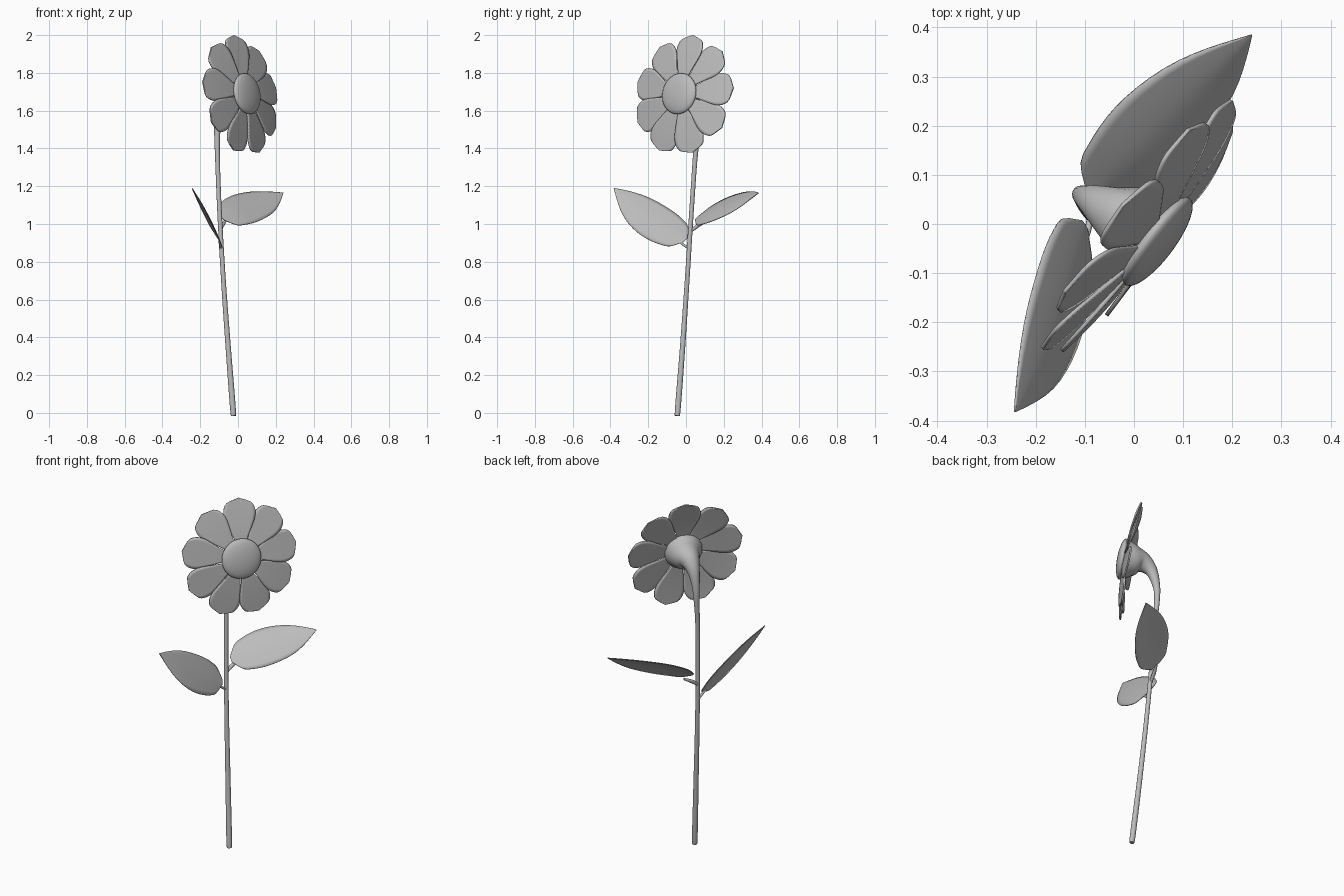
import bpy, bmesh, math
from mathutils import Vector as V, Matrix

if "Cube" in bpy.data.objects:
    bpy.data.objects.remove(bpy.data.objects["Cube"])

grey = bpy.data.materials.new("plain_grey")
grey.diffuse_color = (0.5, 0.5, 0.5, 1)
grey.use_nodes = True
grey.node_tree.nodes["Principled BSDF"].inputs["Base Color"].default_value = grey.diffuse_color

# Flower head frame: T across, U up the face, N out of the face
O = V((0.048, -0.036, 1.69))
T = V((0.6, 0.8, 0))
N = V((0.788, -0.591, 0.174)).normalized()
U = N.cross(T).normalized()


def finish(bm, name, angle=60):
    bmesh.ops.remove_doubles(bm, verts=bm.verts, dist=1e-5)
    bmesh.ops.recalc_face_normals(bm, faces=bm.faces)
    me = bpy.data.meshes.new(name)
    bm.to_mesh(me)
    bm.free()
    ob = bpy.data.objects.new(name, me)
    bpy.context.collection.objects.link(ob)
    me.materials.append(grey)
    bpy.ops.object.select_all(action='DESELECT')
    ob.select_set(True)
    bpy.context.view_layer.objects.active = ob
    bpy.ops.object.shade_smooth_by_angle(angle=math.radians(angle))
    return ob


def spline(pts, t):
    """Catmull-Rom through pts (tuples of any length), t in 0..1."""
    x = t * (len(pts) - 1)
    i = min(int(x), len(pts) - 2)
    f = x - i
    p1, p2 = V(pts[i]), V(pts[i + 1])
    p0 = V(pts[i - 1]) if i else 2 * p1 - p2
    p3 = V(pts[i + 2]) if i + 2 < len(pts) else 2 * p2 - p1
    return 0.5 * (2 * p1 + (p2 - p0) * f + (2 * p0 - 5 * p1 + 4 * p2 - p3) * f * f
                  + (3 * p1 - p0 - 3 * p2 + p3) * f ** 3)


def tube(name, pts, steps, sides=16):
    """Swept tube; each point is x, y, z, radius."""
    bm = bmesh.new()
    rows, side = [], V((1, 0, 0))
    for k in range(steps + 1):
        t = k / steps
        s = spline(pts, t)
        d = (spline(pts, min(1, t + .01)) - spline(pts, max(0, t - .01))).to_3d().normalized()
        side = (side - d * side.dot(d)).normalized()
        other = d.cross(side)
        c = V(s[:3])
        rows.append([bm.verts.new(c + max(s[3], .001) * (math.cos(a) * side + math.sin(a) * other))
                     for a in (2 * math.pi * j / sides for j in range(sides))])
    for a, b in zip(rows, rows[1:]):
        for j in range(sides):
            bm.faces.new((a[j], a[(j + 1) % sides], b[(j + 1) % sides], b[j]))
    bm.faces.new(rows[0])
    bm.faces.new(rows[-1])
    return finish(bm, name)


def blade(name, axis, side, widths, fold, thick, rows=24, cols=10):
    """Thin blade along axis points; widths = half widths at even steps; fold lifts its edges."""
    bm = bmesh.new()
    nrm = (V(axis[-1]) - V(axis[0])).cross(side).normalized()
    grid = []
    for i in range(rows + 1):
        t = (1 - math.cos(math.pi * i / rows)) / 2
        w = max(spline([(x, 0) for x in widths], t)[0], 0)
        c = spline(axis, t)
        grid.append([bm.verts.new(c + side * (w * s) + nrm * (fold * w * abs(s) ** 1.5))
                     for s in (2 * j / cols - 1 for j in range(cols + 1))])
    for a, b in zip(grid, grid[1:]):
        for j in range(cols):
            bm.faces.new((a[j], a[j + 1], b[j + 1], b[j]))
    bmesh.ops.dissolve_degenerate(bm, dist=1e-6, edges=bm.edges)
    ob = finish(bm, name)
    m = ob.modifiers.new("thickness", 'SOLIDIFY')
    m.thickness = thick
    m.offset = 0
    return ob


# Stem, flaring into the trumpet behind the flower
Nh = V((0.8, -0.6, 0))
stem = [(-.025, -.045, 0, .008), (-.026, -.044, .012, .015), (-.052, -.018, .35, .014),
        (-.077, .006, .7, .0125), (-.097, .028, 1.05, .012), (-.108, .047, 1.33, .0125)]
for n, z, r, u in [(-.124, 1.48, .016, -.018), (-.116, 1.56, .022, -.016), (-.092, 1.63, .034, -.012),
                   (-.05, 1.672, .055, -.006), (0, 1.682, .085, 0), (.04, 1.688, .105, 0)]:
    p = Nh * n + T * u
    stem.append((p.x, p.y, z, r))
tube("stem", stem, 66)

# Flower centre dome
bm = bmesh.new()
rot = Matrix((T, U, N)).transposed().to_4x4()
bmesh.ops.create_uvsphere(bm, u_segments=40, v_segments=20, radius=1,
                          matrix=Matrix.Translation(O) @ rot @ Matrix.Diagonal((.11, .11, .03, 1)))
finish(bm, "flower_centre")

# Nine petals, bent slightly backwards and overlapping
for k in range(9):
    a = math.radians(3 + 40 * k)
    out = U * math.cos(a) + T * math.sin(a)
    across = (T * math.cos(a) - U * math.sin(a) + N * 0.07).normalized()
    axis = [O + out * r - N * (.006 + .04 * (r / .32) ** 1.5) for r in (.07, .135, .2, .262, .323)]
    axis = [tuple(p) for p in axis]
    blade(f"petal_{k + 1}", axis, across,
          (.02, .032, .042, .054, .066, .077, .085, .087, .082, .064, 0), 0, .008)

# Two leaves with short stalks
LEAF = (.015, .076, .095, .105, .109, .108, .102, .089, .067, .036, 0)


def leaf(name, axis, side, fold):
    d = (V(axis[-1]) - V(axis[0])).normalized()
    side = V(side)
    side = (side - d * side.dot(d)).normalized()
    blade(name, axis, side, LEAF, fold, .004)


leaf("right_leaf", [(-.085, .055, 1.03), (-.01, .13, 1.068), (.06, .205, 1.098), (.15, .295, 1.13),
                    (.24, .385, 1.165)], (-.55, .54, .63), -.1)
leaf("left_leaf", [(-.1, -.002, .915), (-.122, -.09, .97), (-.15, -.185, 1.03), (-.19, -.285, 1.105),
                   (-.243, -.383, 1.19)], (-.041, .064, .07), .1)
tube("right_leaf_stalk", [(-.095, .025, .962, .008), (-.083, .065, .992, .01), (-.064, .11, 1.018, .006)], 10, 10)
tube("left_leaf_stalk", [(-.088, .018, .872, .007), (-.092, -.005, .884, .007), (-.1, -.04, .91, .005)], 10, 10)
